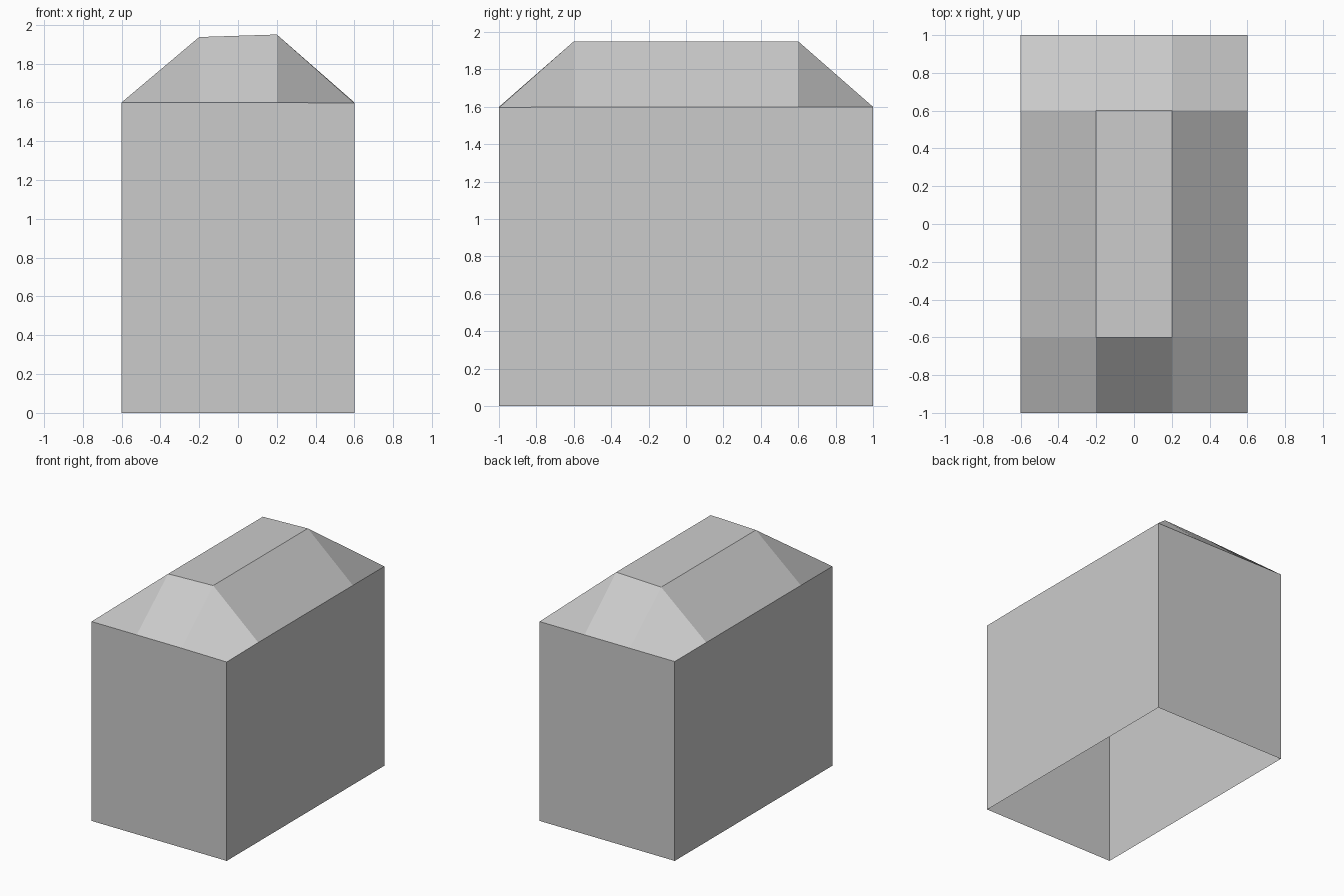
import bpy
import bmesh

cube = bpy.data.objects.get("Cube")
if cube:
    bpy.data.objects.remove(cube, do_unlink=True)

# One plain grey for the whole shell
grey = bpy.data.materials.new("plain_grey")
grey.use_nodes = True
colour = (0.6, 0.6, 0.6, 1.0)
grey.diffuse_color = colour
bsdf = next(n for n in grey.node_tree.nodes if n.type == "BSDF_PRINCIPLED")
bsdf.inputs["Base Color"].default_value = colour
bsdf.inputs["Roughness"].default_value = 0.8


def finish(name, bm):
    bm.normal_update()
    mesh = bpy.data.meshes.new(name)
    bm.to_mesh(mesh)
    bm.free()
    mesh.materials.append(grey)
    obj = bpy.data.objects.new(name, mesh)
    bpy.context.collection.objects.link(obj)


XS = (-0.6, -0.2, 0.2, 0.6)
YS = (-1.0, -0.6, 0.6, 1.0)
EAVE = 1.6


def roof_height(i, j):
    if i in (1, 2) and j in (1, 2):
        return 1.937 if i == 1 else 1.95
    # the front corner on the +x side sits a touch low
    return EAVE - 0.004 if (i, j) == (3, 0) else EAVE


# Roof: three by three patches with the middle one raised
bm = bmesh.new()
grid = [[bm.verts.new((x, y, roof_height(i, j))) for j, y in enumerate(YS)]
        for i, x in enumerate(XS)]
for i in range(3):
    for j in range(3):
        ring = [grid[i][j], grid[i + 1][j], grid[i + 1][j + 1], grid[i][j + 1]]
        # start each corner patch at its outer corner, so it splits along the hip
        start = {(0, 0): 0, (2, 0): 1, (2, 2): 2, (0, 2): 3}.get((i, j), 0)
        bm.faces.new(ring[start:] + ring[:start])
finish("roof", bm)

# Walls: thin shell following the eaves, open underneath
bm = bmesh.new()
loop = [(i, 0) for i in range(3)] + [(3, j) for j in range(3)]
loop += [(i, 3) for i in (3, 2, 1)] + [(0, j) for j in (3, 2, 1)]
top = [bm.verts.new((XS[i], YS[j], roof_height(i, j))) for i, j in loop]
base = [bm.verts.new((XS[i], YS[j], 0)) for i, j in loop]
for k in range(len(loop)):
    n = (k + 1) % len(loop)
    bm.faces.new((base[k], base[n], top[n], top[k]))
finish("walls", bm)
